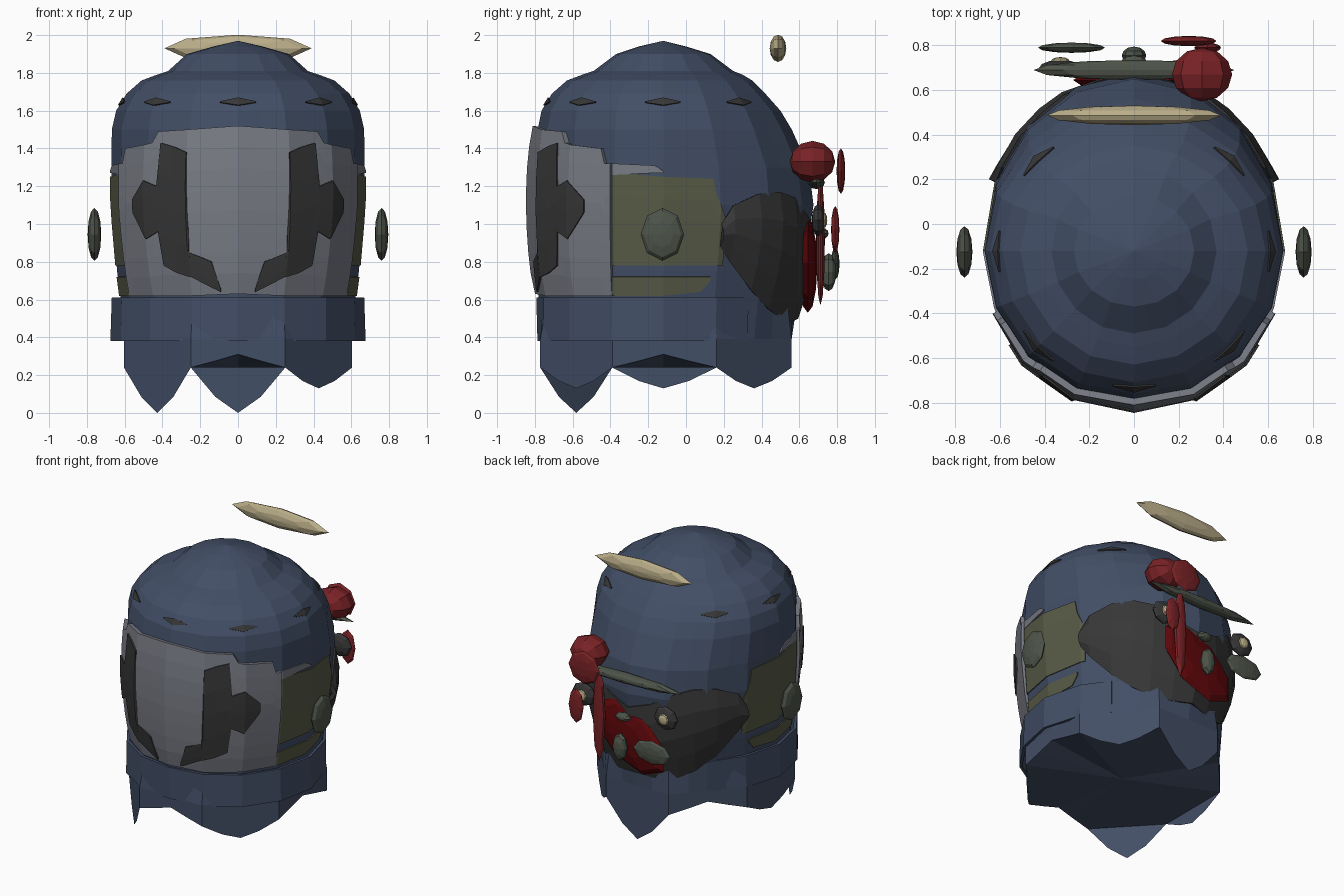
import bpy, bmesh
from math import sin, cos, radians, pi
from mathutils import Matrix

if "Cube" in bpy.data.objects:
    bpy.data.objects.remove(bpy.data.objects["Cube"])

def material(name, rgb):
    m = bpy.data.materials.new(name)
    m.diffuse_color = (*rgb, 1)
    m.use_nodes = True
    m.node_tree.nodes["Principled BSDF"].inputs["Base Color"].default_value = m.diffuse_color
    return m

NAVY = material("navy", (.055, .077, .133))
GREY = material("plate_grey", (.19, .20, .235))
CHARCOAL = material("charcoal", (.038, .038, .038))
OLIVE = material("olive", (.097, .103, .062))
GREEN = material("grey_green", (.075, .088, .067))
GOLD = material("pale_gold", (.49, .42, .25))
RED = material("red", (.19, .016, .019))
DARK_RED = material("dark_red", (.11, .002, .003))

# Shell profile: z, side radius, front y, back y
PROFILE = [(1.97, 0, -.12, -.12), (1.94, .13, -.25, .0), (1.90, .27, -.37, .13),
           (1.81, .37, -.49, .25), (1.79, .43, -.55, .30), (1.76, .51, -.63, .35),
           (1.69, .59, -.71, .42), (1.6, .645, -.765, .5), (1.5, .668, -.785, .56),
           (1.3, .67, -.79, .65), (1.1, .67, -.79, .675), (.75, .64, -.79, .62),
           (.6, .62, -.78, .59), (.4, .61, -.775, .575), (.24, .60, -.77, .55),
           (0, .59, -.76, .54)]
CY = -.12

def shell(a, z, off=0, octagon=False):
    """Point on the 16-sided shell (or 8-sided skirt); a in degrees, 0 = front, 90 = +x."""
    for p, q in zip(PROFILE, PROFILE[1:]):
        if z >= q[0]:
            break
    t = (p[0] - z) / (p[0] - q[0])
    rx, yf, yb = (u + (v - u) * t for u, v in zip(p[1:], q[1:]))
    c, s = cos(radians(a)), sin(radians(a))
    ry = CY - yf if c > 0 else yb - CY
    if octagon:
        f = 1 / cos(radians((a + 22.5) % 45 - 22.5))
    else:
        f = cos(pi / 16) / cos(radians(a % 22.5 - 11.25))
    return ((rx + off) * f * s, CY - (ry + off) * f * c, z)

def make(name, bm, mat):
    me = bpy.data.meshes.new(name)
    bm.to_mesh(me)
    bm.free()
    me.materials.append(mat)
    ob = bpy.data.objects.new(name, me)
    bpy.context.collection.objects.link(ob)
    return ob

def patch(name, cols, mat, off, thick=.01, rows=4):
    """Plate following the shell; cols are (angle, low z, high z); off(angle, share, z)."""
    bm = bmesh.new()
    grid = []
    for a, lo, hi in cols:
        zs = [lo + (hi - lo) * j / rows for j in range(rows + 1)]
        grid.append([bm.verts.new(shell(a, z, off(a, j / rows, z))) for j, z in enumerate(zs)])
    for c, d in zip(grid, grid[1:]):
        for j in range(rows):
            bm.faces.new((c[j], d[j], d[j + 1], c[j + 1]))
    ob = make(name, bm, mat)
    mod = ob.modifiers.new("thickness", 'SOLIDIFY')
    mod.thickness = thick
    mod.offset = -1
    return ob

def mirrored(cols):
    return [(-a, lo, hi) for a, lo, hi in reversed(cols)]

def both_sides(name, cols, mat, off, thick=.01):
    patch(name + "_right", cols, mat, off, thick)
    patch(name + "_left", mirrored(cols), mat, off, thick)

def blob(name, loc, half, mat, axis='X', tilt=0):
    """Low-poly ellipsoid, pole along y (axis X) or along x (axis Y)."""
    bm = bmesh.new()
    bmesh.ops.create_uvsphere(bm, u_segments=8, v_segments=6, radius=1)
    bm.transform(Matrix.Translation(loc) @ Matrix.Rotation(radians(tilt), 4, 'Y')
                 @ Matrix.Diagonal((*half, 1)) @ Matrix.Rotation(pi / 2, 4, axis))
    return make(name, bm, mat)

# Hem: hanging flaps (tip height) and arches by 45 degree sector
TIPS = {45: .13, 135: .13, 180: 0, 270: .13, 315: 0}

def hem(a):
    c = round(a / 45 + 1e-6) * 45
    d = abs(a - c) / 22.5
    c %= 360
    return TIPS[c] + (.24 - TIPS[c]) * d ** 1.5 if c in TIPS else .31 - .07 * d

def skirt(a, z):
    x, y, _ = shell(a, .3, 0, True)
    return x, y, z

# Dome, turning into a flat-sided skirt
bm = bmesh.new()
angles = [i * 11.25 for i in range(32)]
top = bm.verts.new((0, CY, 1.97))
rings = [[bm.verts.new(shell(a, p[0])) for a in angles] for p in PROFILE[1:13]]
rings.append([bm.verts.new(skirt(a, .39)) for a in angles])
rings.append([bm.verts.new(skirt(a, hem(a))) for a in angles])
for i in range(32):
    k = (i + 1) % 32
    bm.faces.new((top, rings[0][i], rings[0][k]))
    for r, s in zip(rings, rings[1:]):
        bm.faces.new((r[i], s[i], s[k], r[k]))
make("dome", bm, NAVY)

# Underside
bm = bmesh.new()
mid = bm.verts.new((0, CY, .24))
rim = [bm.verts.new(skirt(a, max(.24, hem(a)))) for a in angles]
for i in range(32):
    bm.faces.new((mid, rim[(i + 1) % 32], rim[i]))
make("underside", bm, NAVY)

# Flared collar band, fading into the shell towards the back
patch("collar", [(a, .38, .61) for a in
                 [-130, -112.5, -90, -67.5, -45, -22.5, 0, 22.5, 45, 67.5, 90, 112.5, 130]],
      NAVY, lambda a, v, z: (.012 + (.055 - .02 * v) * abs(sin(radians(a))))
      * min(1, (134 - abs(a)) / 40), .02, 1)

# Face plate with stepped top edge
def plate_off(a, v, z):
    return .007 + .05 * max(0, cos(radians(a))) * max(0, 1 - ((z - 1.12) / .55) ** 2)

half_plate = [(22.5, .62, 1.5), (38, .62, 1.49), (41, .62, 1.43), (45, .62, 1.42),
              (61, .62, 1.4), (63, .62, 1.32), (66, .62, 1.32)]
patch("face_plate", mirrored(half_plate) + [(0, .63, 1.52)] + half_plate, GREY, plate_off, .03, 8)
both_sides("plate_trim", [(66, 1.26, 1.32), (67.5, 1.26, 1.32), (86, 1.27, 1.31), (90, 1.27, 1.28)],
           GREY, lambda a, v, z: .008, .02)

# Dark C-shaped strips on the face plate
strip = [(8.2, .64, .66), (12, .66, .8), (21.8, .72, .85), (22.5, .72, 1.38), (29, .74, 1.41),
         (36, .78, 1.43), (37.5, .96, 1.2), (44.5, .92, 1.23), (53, 1.06, 1.13)]
both_sides("face_strip", strip, CHARCOAL, lambda a, v, z: plate_off(a, v, z) + .009, .02)

# Olive side panels, split by a navy gap
both_sides("side_panel", [(66, .78, 1.27), (67.5, .78, 1.27), (90, .78, 1.25), (110, .78, 1.24),
                          (111, .78, 1.15), (112.5, .78, 1.1), (115, .78, 1.03)],
           OLIVE, lambda a, v, z: .007, .02)
both_sides("lower_panel", [(66, .62, .72), (67.5, .62, .72), (90, .62, .72), (106, .64, .72),
                           (110, .7, .72)], OLIVE, lambda a, v, z: .007, .02)

# Slots around the dome, none at the very back
for i in (0, 1, 2, 3, 5, 6, 7):
    c = i * 45
    patch(f"slot_{i}", [(c - 9, 1.645, 1.65), (c, 1.63, 1.67), (c + 9, 1.645, 1.65)],
          CHARCOAL, lambda a, v, z: .009, .008, 1)

# Ear pads
for s, n in ((1, "right"), (-1, "left")):
    blob("ear_pad_" + n, (s * .76, -.125, .945), (.036, .115, .14), GREEN, 'Y')

# Floating disc behind the crown
blob("halo", (0, .487, 1.93), (.39, .044, .072), GOLD)

# Dark padding wrapped round the back
half_pad = [(113, .88, 1.0), (118, .8, 1.1), (130, .65, 1.16), (142, .55, 1.17),
            (152, .5, 1.14), (166, .48, 1.05)]
pad = half_pad + [(180, .5, 1.0)] + [(360 - a, lo, hi) for a, lo, hi in reversed(half_pad)]
patch("back_padding", pad, CHARCOAL, lambda a, v, z: .012 + .04 * sin(pi * v), .03)

# Ornaments on the back
blob("red_body", (0, .645, .78), (.33, .05, .2), DARK_RED, tilt=-35)
blob("red_ball", (.305, .67, 1.33), (.135, .12, .11), RED)
blob("red_disc", (.245, .82, 1.28), (.125, .023, .12), RED)
blob("red_rod", (.2, .712, .91), (.05, .023, .34), RED)
blob("red_bead", (.33, .79, .97), (.06, .022, .125), RED)
blob("long_leaf", (0, .69, 1.22), (.45, .045, .035), GREEN)
blob("low_leaf", (-.28, .79, .79), (.15, .023, .085), GREEN)
blob("bud", (.0, .755, .745), (.055, .04, .1), GREEN)
blob("small_bud", (.0, .72, .95), (.06, .035, .03), GREEN)
for s, n in ((1, "right"), (-1, "left")):
    blob("eye_" + n, (s * .33, .7, 1.02), (.095, .035, .085), CHARCOAL)
    blob("pupil_" + n, (s * .33, .73, 1.02), (.042, .018, .042), GOLD)
